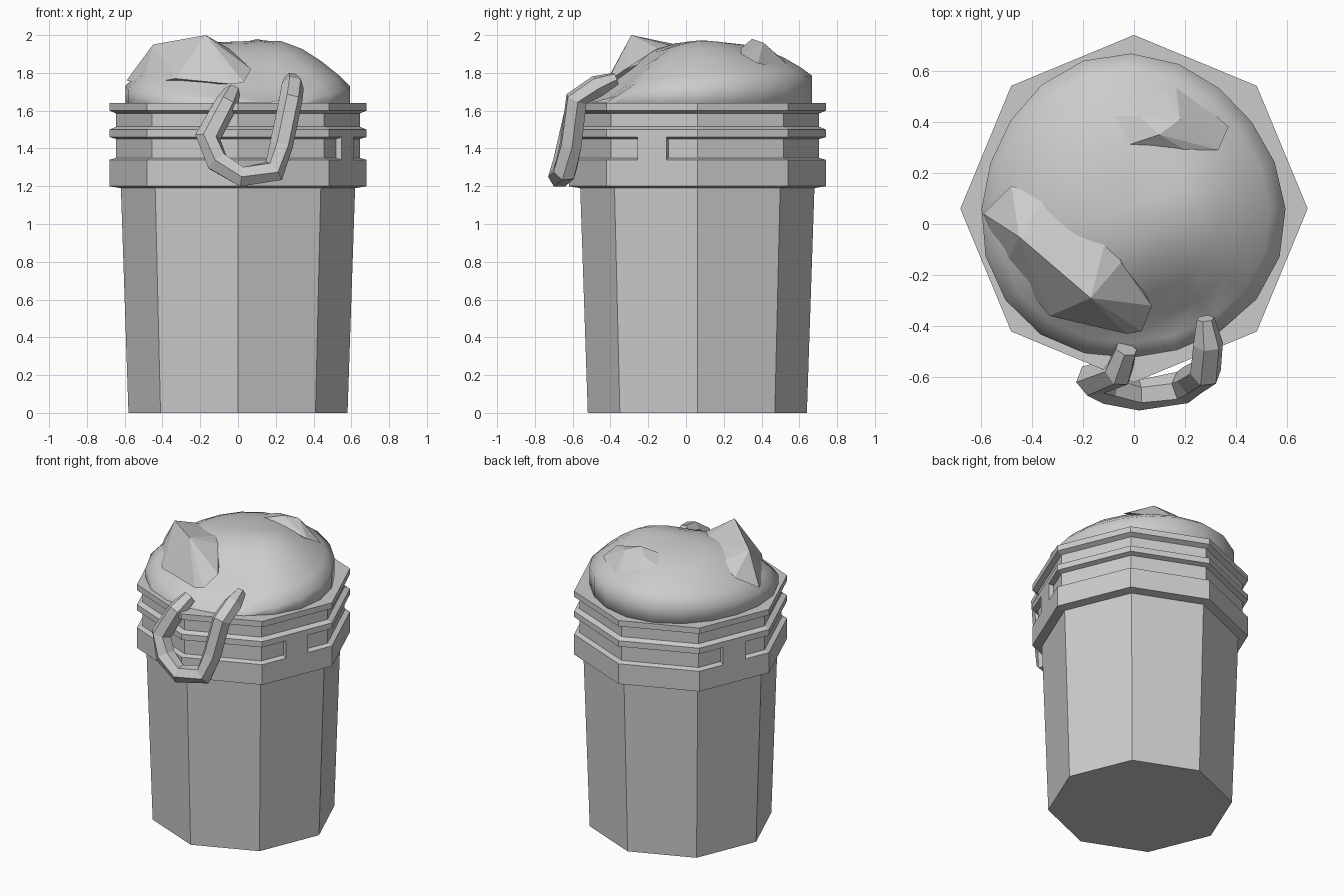
import bpy, bmesh, math
from mathutils import Vector, Matrix

cube = bpy.data.objects.get("Cube")
if cube:
    bpy.data.objects.remove(cube, do_unlink=True)

grey = bpy.data.materials.new("plain_grey")
grey.use_nodes = True
colour = (0.6, 0.6, 0.6, 1)
grey.diffuse_color = colour
grey.node_tree.nodes["Principled BSDF"].inputs["Base Color"].default_value = colour

CY = 0.06  # bucket axis


def finish(name, bm, smooth=False):
    bmesh.ops.recalc_face_normals(bm, faces=bm.faces)
    for f in bm.faces:
        f.smooth = smooth
    mesh = bpy.data.meshes.new(name)
    bm.to_mesh(mesh)
    bm.free()
    mesh.materials.append(grey)
    obj = bpy.data.objects.new(name, mesh)
    bpy.context.collection.objects.link(obj)
    return obj


def loft(bm, loops):
    """Bridge loops of points and cap both ends."""
    rows = [[bm.verts.new(p) for p in loop] for loop in loops]
    n = len(rows[0])
    for a, b in zip(rows, rows[1:]):
        for i in range(n):
            j = (i + 1) % n
            bm.faces.new((a[i], a[j], b[j], b[i]))
    bm.faces.new(rows[0][::-1])
    bm.faces.new(rows[-1])


def lathe(name, profile, sides=8):
    bm = bmesh.new()
    loft(bm, [[(r * math.cos(math.tau * i / sides), CY + r * math.sin(math.tau * i / sides), z)
               for i in range(sides)] for r, z in profile])
    return finish(name, bm)


# Octagonal bucket with ribbed collar
OUT, IN = 0.68, 0.645
lathe("bucket", [(0.58, 0), (0.62, 1.19), (OUT, 1.2), (OUT, 1.34), (IN, 1.35),
                 (IN, 1.45), (OUT, 1.46), (OUT, 1.5), (IN, 1.515), (IN, 1.585),
                 (OUT, 1.6), (OUT, 1.64)])

# Two opposite bridges across the collar groove
apothem = OUT * math.cos(math.pi / 8)
for name, deg in (("left_bridge", -22.5), ("right_bridge", 157.5)):
    bm = bmesh.new()
    bmesh.ops.create_cube(bm, size=1)
    bmesh.ops.scale(bm, vec=(0.06, 0.165, 0.12), verts=bm.verts)
    bmesh.ops.translate(bm, vec=(apothem - 0.03, 0, 1.4), verts=bm.verts)
    bmesh.ops.rotate(bm, cent=(0, 0, 0), matrix=Matrix.Rotation(math.radians(deg), 3, 'Z'), verts=bm.verts)
    bmesh.ops.translate(bm, vec=(0, CY, 0), verts=bm.verts)
    finish(name, bm)


# Soft mound of soil
def bump(x, y, cx, cy, width, height):
    return height * math.exp(-((x - cx) ** 2 + (y - cy) ** 2) / width ** 2)


def soil_point(s, a):
    radius = 0.595 + 0.015 * math.cos(3 * a + 1)
    x, y = -0.01 + s * radius * math.cos(a), CY + s * radius * math.sin(a)
    edge = 1.73 + 0.055 * math.sin(a)
    z = edge + (1.965 - edge) * (1 - s ** 2.7)
    z += bump(x, y, 0.25, 0.1, 0.15, 0.025)
    z -= bump(x, y, 0.17, -0.38, 0.2, 0.12) + bump(x, y, -0.2, -0.4, 0.2, 0.06)
    return (x, y, max(z, 1.645))


bm = bmesh.new()
SECTORS = 20
angles = [math.tau * i / SECTORS for i in range(SECTORS)]
loops = [[(*soil_point(1, a)[:2], 1.6) for a in angles]]
for s in (1, 0.9, 0.75, 0.58, 0.4, 0.2, 0.03):
    loops.append([soil_point(s, a) for a in angles])
loft(bm, loops)
finish("soil_mound", bm, smooth=True)


# Angular lumps in the soil
def lump(name, points):
    bm = bmesh.new()
    for p in points:
        bm.verts.new(p)
    res = bmesh.ops.convex_hull(bm, input=bm.verts)
    bmesh.ops.delete(bm, geom=list({v for v in res["geom_interior"] + res["geom_unused"]
                                    if isinstance(v, bmesh.types.BMVert)}), context='VERTS')
    finish(name, bm)


lump("front_lump", [(-0.59, 0.04, 1.76), (-0.48, 0.15, 1.84), (-0.35, 0.1, 1.9),
                    (-0.45, -0.05, 1.95), (-0.17, -0.29, 2.0), (-0.1, -0.02, 1.93),
                    (-0.05, -0.15, 1.93), (0.07, -0.32, 1.82), (0.03, -0.42, 1.75),
                    (-0.03, -0.43, 1.74), (-0.33, -0.36, 1.77), (-0.5, -0.16, 1.74)])
lump("back_lump", [(-0.18, 0.42, 1.88), (-0.08, 0.52, 1.85), (0.1, 0.58, 1.81),
                   (0.16, 0.57, 1.81), (0.37, 0.38, 1.85), (0.33, 0.29, 1.9),
                   (0.18, 0.41, 1.96), (0.02, 0.42, 1.95), (0.1, 0.35, 1.98),
                   (-0.08, 0.29, 1.93), (0.2, 0.29, 1.93)])


# Worm draped over the front of the collar
def tube(name, path, sides=6):
    pts = [Vector(p[:3]) for p in path]
    loops = []
    for i, p in enumerate(pts):
        t = (pts[min(i + 1, len(pts) - 1)] - pts[max(i - 1, 0)]).normalized()
        # The worm runs roughly in a plane facing forward
        side = t.cross(Vector((0.25, -1, 0.55))).normalized()
        up = side.cross(t)
        r = path[i][3]
        loops.append([p + r * (math.cos(math.tau * k / sides) * side +
                               math.sin(math.tau * k / sides) * up) for k in range(sides)])
    bm = bmesh.new()
    loft(bm, loops)
    finish(name, bm)


tube("worm", [(-0.03, -0.49, 1.7, 0.045), (-0.06, -0.58, 1.64, 0.06), (-0.16, -0.61, 1.46, 0.068),
              (-0.11, -0.64, 1.33, 0.065), (0.02, -0.67, 1.25, 0.06), (0.19, -0.64, 1.28, 0.065),
              (0.23, -0.61, 1.42, 0.062), (0.28, -0.58, 1.66, 0.062), (0.29, -0.47, 1.73, 0.06),
              (0.28, -0.37, 1.77, 0.035)])
